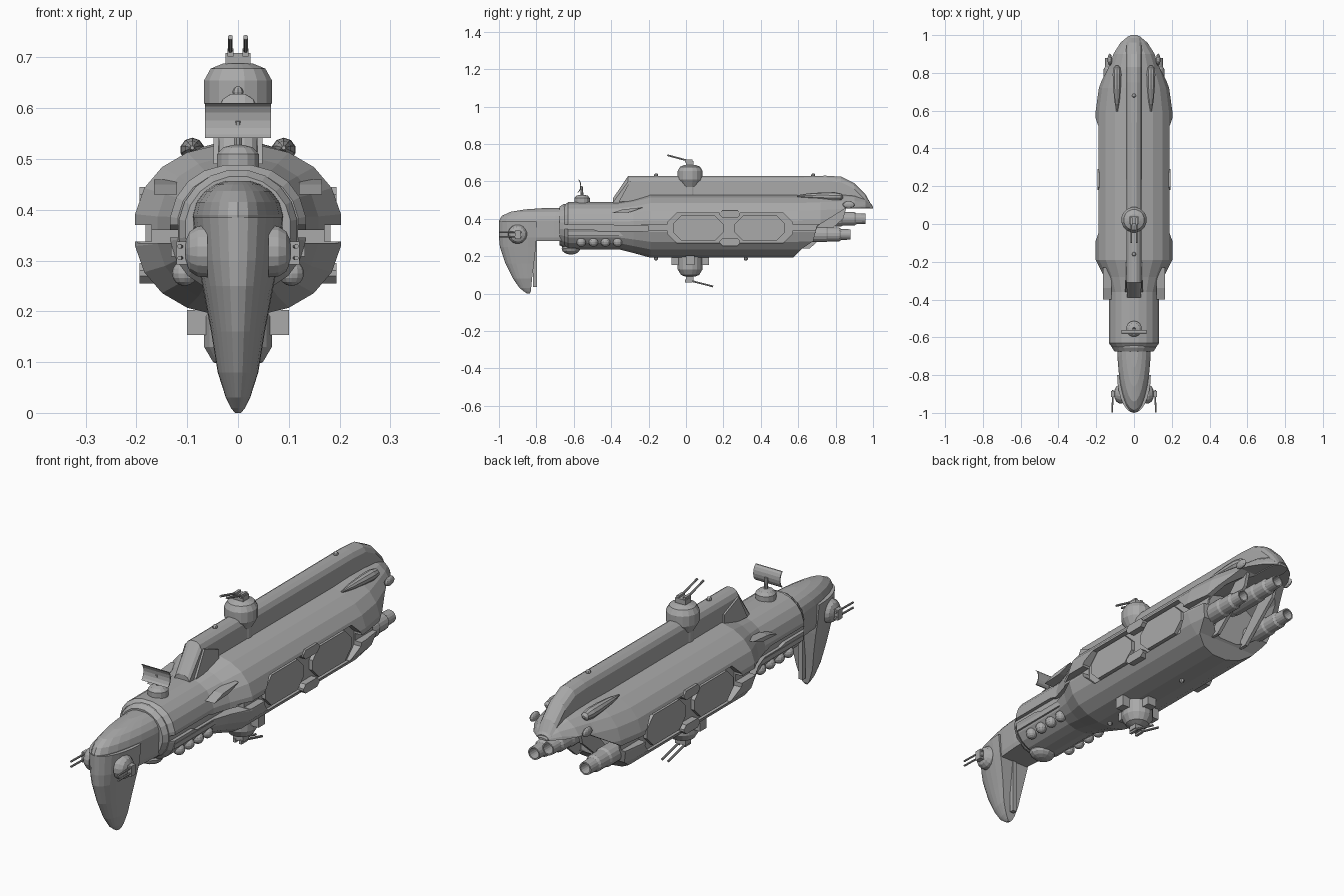
import bpy, bmesh, math
from mathutils import Vector, Matrix

cube = bpy.data.objects.get("Cube")
if cube:
    bpy.data.objects.remove(cube)

grey = bpy.data.materials.new("hull grey")
grey.use_nodes = True
COL = (0.4, 0.4, 0.4, 1)
grey.diffuse_color = COL
grey.node_tree.nodes["Principled BSDF"].inputs["Base Color"].default_value = COL


def finish(name, bm):
    bmesh.ops.recalc_face_normals(bm, faces=bm.faces)
    me = bpy.data.meshes.new(name)
    bm.to_mesh(me)
    bm.free()
    me.materials.append(grey)
    ob = bpy.data.objects.new(name, me)
    bpy.context.collection.objects.link(ob)
    return ob


def loft(name, rings):
    """Skin a list of closed rings and cap both ends."""
    bm = bmesh.new()
    vs = [[bm.verts.new(p) for p in r] for r in rings]
    n = len(vs[0])
    for a, b in zip(vs, vs[1:]):
        for i in range(n):
            j = (i + 1) % n
            bm.faces.new((a[i], a[j], b[j], b[i]))
    bm.faces.new(vs[0])
    bm.faces.new(vs[-1])
    return finish(name, bm)


def oval(y, w, lo, hi, n=20, power=2.2):
    """Rounded cross-section standing across the length axis."""
    c, h, e, pts = (lo + hi) / 2, (hi - lo) / 2, 2 / power, []
    for i in range(n):
        t = 2 * math.pi * (i + 0.5) / n
        s, k = math.sin(t), math.cos(t)
        pts.append((w * math.copysign(abs(k) ** e, k), y, c + h * math.copysign(abs(s) ** e, s)))
    return pts


def lathe(name, profile, origin, axis, n=16, squash=1):
    """Turn (radius, distance) pairs about an axis through origin."""
    rot = Vector(axis).to_track_quat('Z', 'Y').to_matrix()
    o = Vector(origin)
    rings = []
    for r, d in profile:
        ring = []
        for i in range(n):
            t = 2 * math.pi * (i + 0.5) / n
            ring.append(o + rot @ Vector((r * math.cos(t), r * squash * math.sin(t), d)))
        rings.append(ring)
    return loft(name, rings)


def rod(name, a, b, r, n=8):
    d = Vector(b) - Vector(a)
    return lathe(name, [(r, 0), (r, d.length)], a, d, n)


def prism(name, yz, x0, x1):
    """Extrude a side outline across x."""
    return loft(name, [[(x, y, z) for y, z in yz] for x in (x0, x1)])


def box(name, c, s):
    y, z = c[1], c[2]
    a, b = s[1] / 2, s[2] / 2
    return prism(name, [(y - a, z - b), (y + a, z - b), (y + a, z + b), (y - a, z + b)],
                 c[0] - s[0] / 2, c[0] + s[0] / 2)


def ball(name, c, r, scale=(1, 1, 1), n=12):
    bm = bmesh.new()
    m = Matrix.Translation(c) @ Matrix.Diagonal((*scale, 1))
    bmesh.ops.create_uvsphere(bm, u_segments=n, v_segments=8, radius=r, matrix=m)
    return finish(name, bm)


def octagon(y0, y1, z0, z1, c):
    return [(y0 + c, z0), (y1 - c, z0), (y1, z0 + c), (y1, z1 - c),
            (y1 - c, z1), (y0 + c, z1), (y0, z1 - c), (y0, z0 + c)]


def cut(ob, cutter):
    m = ob.modifiers.new("cut", 'BOOLEAN')
    m.operation, m.solver, m.object = 'DIFFERENCE', 'EXACT', cutter
    bpy.context.view_layer.objects.active = ob
    bpy.ops.object.modifier_apply(modifier=m.name)
    bpy.data.objects.remove(cutter)


# Main hull: slim nose section, wide body, tapering tail hood
hull = loft("hull", [oval(*s) for s in (
    (-.65, .12, .25, .475), (-.63, .135, .235, .49), (-.36, .135, .235, .49),
    (-.28, .16, .215, .505), (-.19, .205, .19, .53), (.6, .205, .19, .53),
    (.72, .188, .19, .535), (.82, .15, .21, .535), (.9, .12, .27, .53),
    (.96, .075, .36, .51), (.995, .03, .43, .475))])
cut(hull, prism("tail_cutter", [(.56, .1), (.56, .18), (.62, .24), (.68, .28), (.7, .36),
                                (.78, .41), (.86, .46), (1.2, .455), (1.2, .1)], -.4, .4))
cut(hull, lathe("engine_bay_cutter", [(.165, 0), (.165, .6)], (0, .63, .35), (0, 1, 0), 16, .66))
for s in (-1, 1):
    # Waist slots and the long recessed side bay
    cut(hull, prism("nose_slot_cutter", [(-.7, .345), (-.5, .345), (-.47, .335), (-.2, .335),
                    (-.2, .36), (-.37, .36), (-.4, .37), (-.7, .37)], s * .118, s * .4))
    cut(hull, prism("waist_slot_cutter", [(-.3, .338), (.8, .338), (.8, .37), (-.3, .37)],
                    s * .17, s * .4))
    cut(hull, prism("bay_cutter", octagon(-.1, .57, .27, .43, .05), s * .165, s * .4))
    for y in (-.07, .26):
        prism("bay_panel", octagon(y, y + .27, .283, .417, .045), s * .15, s * .182)
    for z0, z1 in ((.405, .445), (.255, .295)):
        prism("bay_bracket", octagon(.18, .29, z0, z1, .015), s * .15, s * .194)
    # Blade fins on the shoulders
    prism("shoulder_fin", [(-.4, .43), (-.34, .45), (-.23, .46), (-.3, .435)], s * .12, s * .165)
    # Row of round pods under the nose
    for i in range(4):
        ball("nose_pod", (s * .105, -.56 + i * .065, .275), .025)
    box("nose_rail", (s * .122, -.42, .318), (.02, .42, .02))
    # Tail pods
    lathe("tail_pod", [(.004, 0), (.015, .06), (.022, .14), (.024, .2), (.018, .235), (.006, .245)],
          (s * .09, .595, .522), (0, 1, -.02), 10)
    ball("tail_bump", (s * .128, .87, .475), .02, (.6, 1.6, 1), 10)
    # Tail struts beside the engines
    prism("tail_strut", [(.6, .24), (.66, .24), (.84, .4), (.86, .47), (.8, .47)],
          s * .07, s * .085)

# Dorsal spine
spine = []
for y, top, w in ((-.39, .51, .036), (-.31, .628, .04), (.75, .63, .042), (.83, .625, .042),
                  (.9, .59, .042), (.96, .53, .04), (.985, .485, .034), (1.0, .464, .018)):
    base = .455
    h = min(.03, (top - base) * .4)
    half = [(w, base), (w, top - h), (w * .75, top - h * .35), (w * .35, top)]
    spine.append([(x, y, z) for x, z in half] + [(-x, y, z) for x, z in reversed(half)])
loft("dorsal_spine", spine)
for s in (-1, 1):
    prism("spine_cheek", [(-.36, .49), (-.3, .6), (-.2, .56), (-.2, .5)], s * .036, s * .048)
for y, z in ((-.16, .632), (.68, .632), (-.16, .187), (.32, .187)):
    ball("beacon", (0, y, z), .011, n=8)


# Head and drooping beak, stacked from D-shaped sections
def dee(z, front, back, w, n=14):
    return [(w * math.cos(math.pi * i / n),
             back + (front - back) * math.sin(math.pi * i / n), z) for i in range(n + 1)]


loft("head", [dee(*s) for s in ((.28, -.985, -.62, .08), (.3, -.995, -.62, .086),
     (.39, -1, -.62, .09), (.415, -.985, -.62, .083), (.437, -.94, -.62, .066),
     (.45, -.86, -.62, .045), (.457, -.76, -.62, .025))])
loft("beak", [dee(*s) for s in ((.385, -1, -.8, .089), (.3, -1, -.8, .08), (.25, -.995, -.803, .07),
     (.16, -.965, -.813, .053), (.08, -.925, -.823, .04), (.03, -.89, -.828, .024),
     (.01, -.865, -.83, .014), (0, -.85, -.835, .006))])
box("beak_keel", (0, -.807, .16), (.02, .02, .25))
lathe("neck_collar", [(.105, 0), (.118, .02), (.118, .08)], (0, -.675, .362), (0, 1, 0), 20)
ball("chin_pod", (0, -.615, .24), .045, (1.3, 1.1, .7))

# Cheek guns on the head
for s in (-1, 1):
    lathe("cheek_dome", [(.052, 0), (.05, .02), (.04, .035), (.022, .043)],
          (s * .06, -.9, .318), (s, 0, 0))
    box("cheek_mount", (s * .11, -.9, .315), (.022, .03, .045))
    for z in (.305, .328):
        rod("cheek_gun", (s * .112, -.88, z), (s * .115, -.998, z), .0045)

# Signal dish on the nose
lathe("dish_base", [(.042, 0), (.042, .035), (.03, .048), (.01, .053)], (0, -.555, .475), (0, 0, 1), 14)
rod("dish_post", (0, -.555, .52), (0, -.56, .575), .008)
arc = [(-.58 + .022 * math.cos(a) - .002, .576 + .036 * math.sin(a))
       for a in [math.radians(-75 + 25 * i) for i in range(7)]]
prism("dish_plate", arc + [(y - .005, z) for y, z in reversed(arc)], -.065, .065)


# Dorsal and ventral gun turrets
def turret(label, z, up, profile, reach, rise):
    lathe(label + "_turret", profile, (0, .022, z), (0, 0, up), 16)
    top = z + up * profile[-1][1]
    box(label + "_gun_mount", (0, .02, top + up * .01), (.05, .04, .022))
    for s in (-1, 1):
        x = s * .015
        box(label + "_gun_block", (x, .015, top + up * .022), (.012, .04, .016))
        rod(label + "_gun", (x, .02, top + up * .02), (x, reach, top + rise), .005)


turret("dorsal", .5, 1, [(.045, 0), (.045, .07), (.068, .11), (.068, .155), (.055, .178), (.03, .188)],
       -.1, .052)
turret("ventral", .22, -1, [(.05, 0), (.068, .03), (.068, .09), (.05, .12), (.025, .13)], .145, -.052)
box("ventral_cross_beam", (0, .022, .178), (.2, .045, .05))
box("ventral_long_beam", (0, .022, .178), (.045, .2, .05))

# Three stepped engine nozzles, open at the back
for x, y, z in ((0, .96, .4), (.125, .88, .316), (-.125, .88, .316)):
    lathe("engine", [(.03, -.33), (.042, -.28), (.042, -.13), (.037, -.12), (.037, -.06), (.03, -.05),
                     (.028, 0), (.022, 0), (.02, -.05)], (x, y, z), (0, 1, 0))
    ball("engine_joint", (x, y - .3, z), .04)
